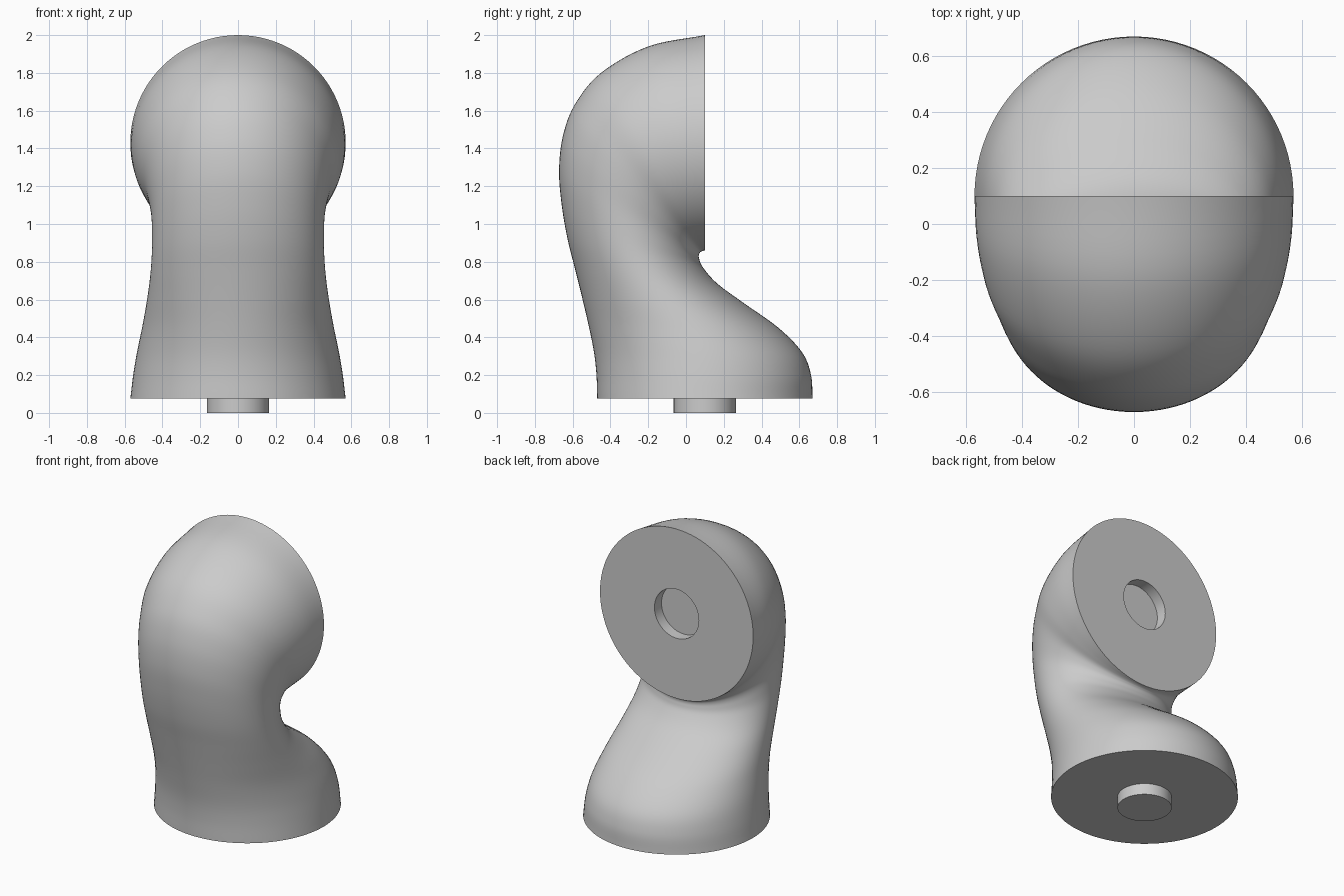
import bpy, bmesh, math
from mathutils import Vector

cube = bpy.data.objects.get("Cube")
if cube:
    bpy.data.objects.remove(cube, do_unlink=True)

grey = bpy.data.materials.new("plain grey")
grey.use_nodes = True
grey.diffuse_color = (0.6, 0.6, 0.6, 1)
grey.node_tree.nodes["Principled BSDF"].inputs["Base Color"].default_value = (0.6, 0.6, 0.6, 1)

SIDES, STEPS = 96, 6
JOINT_Y, HEAD_Z, BASE_Z, R, PEG_R = 0.1, 1.43, 0.075, 0.57, 0.165

# Elbow sections: outer y, outer z, inner y, inner z, half width
SECTIONS = [
    (-0.47, 0.075, 0.67, 0.075, 0.57),
    (-0.474, 0.2, 0.662, 0.2, 0.555),
    (-0.487, 0.32, 0.615, 0.32, 0.535),
    (-0.515, 0.46, 0.49, 0.45, 0.507),
    (-0.55, 0.61, 0.305, 0.582, 0.482),
    (-0.587, 0.76, 0.165, 0.685, 0.465),
    (-0.627, 0.92, 0.09, 0.77, 0.456),
    (-0.658, 1.1, 0.07, 0.815, 0.455),
    (-0.672, 1.28, 0.068, 0.838, 0.46),
    (-0.653, 1.46, 0.075, 0.85, 0.476),
    (-0.59, 1.63, 0.082, 0.855, 0.498),
    (-0.45, 1.8, 0.09, 0.858, 0.535),
    (-0.2, 1.94, 0.096, 0.859, 0.562),
    (0.1, 2.0, 0.1, 0.86, 0.57),
]


def spline(rows, steps):
    """Smooth rows of numbers passing through every given row."""
    rows = [Vector(r) for r in rows]
    pts = [2 * rows[0] - rows[1]] + rows + [2 * rows[-1] - rows[-2]]
    out = []
    for a, b, c, d in zip(pts, pts[1:], pts[2:], pts[3:]):
        for i in range(steps):
            t = i / steps
            out.append(b + 0.5 * t * (c - a + t * (2 * a - 5 * b + 4 * c - d
                                                   + t * (3 * (b - c) + d - a))))
    return out + [rows[-1]]


def section(oy, oz, iy, iz, w):
    """Ellipse spanning an outer point, an inner point and a half width."""
    outer, inner = Vector((0, oy, oz)), Vector((0, iy, iz))
    mid, arm = (outer + inner) / 2, (outer - inner) / 2
    angles = [2 * math.pi * i / SIDES for i in range(SIDES)]
    return [mid + arm * math.cos(a) + Vector((w * math.sin(a), 0, 0)) for a in angles]


def loft(name, rings):
    """Skin a row of rings, close both ends and smooth between sharp edges."""
    bm = bmesh.new()
    loops = [[bm.verts.new(p) for p in ring] for ring in rings]
    for lo, hi in zip(loops, loops[1:]):
        for i in range(SIDES):
            j = (i + 1) % SIDES
            bm.faces.new((lo[i], lo[j], hi[j], hi[i]))
    bm.faces.new(loops[0])
    bm.faces.new(loops[-1])
    bmesh.ops.recalc_face_normals(bm, faces=bm.faces)
    mesh = bpy.data.meshes.new(name)
    bm.to_mesh(mesh)
    bm.free()
    mesh.materials.append(grey)
    obj = bpy.data.objects.new(name, mesh)
    bpy.context.collection.objects.link(obj)
    bpy.ops.object.select_all(action="DESELECT")
    obj.select_set(True)
    bpy.context.view_layer.objects.active = obj
    bpy.ops.object.shade_smooth_by_angle(angle=math.radians(40))
    return obj


def base_ring(z, r):
    return section(JOINT_Y - r, z, JOINT_Y + r, z, r)


def head_ring(y, r):
    return section(y, HEAD_Z + r, y, HEAD_Z - r, r)


# Bent body, ending in a flat face with a round socket
body = [section(*s) for s in spline(SECTIONS, STEPS)]
body += [head_ring(JOINT_Y, PEG_R), head_ring(JOINT_Y - BASE_Z, PEG_R)]
loft("elbow_body", body)

# Round locating peg under the base
loft("base_peg", [base_ring(0, PEG_R), base_ring(BASE_Z, PEG_R)])
